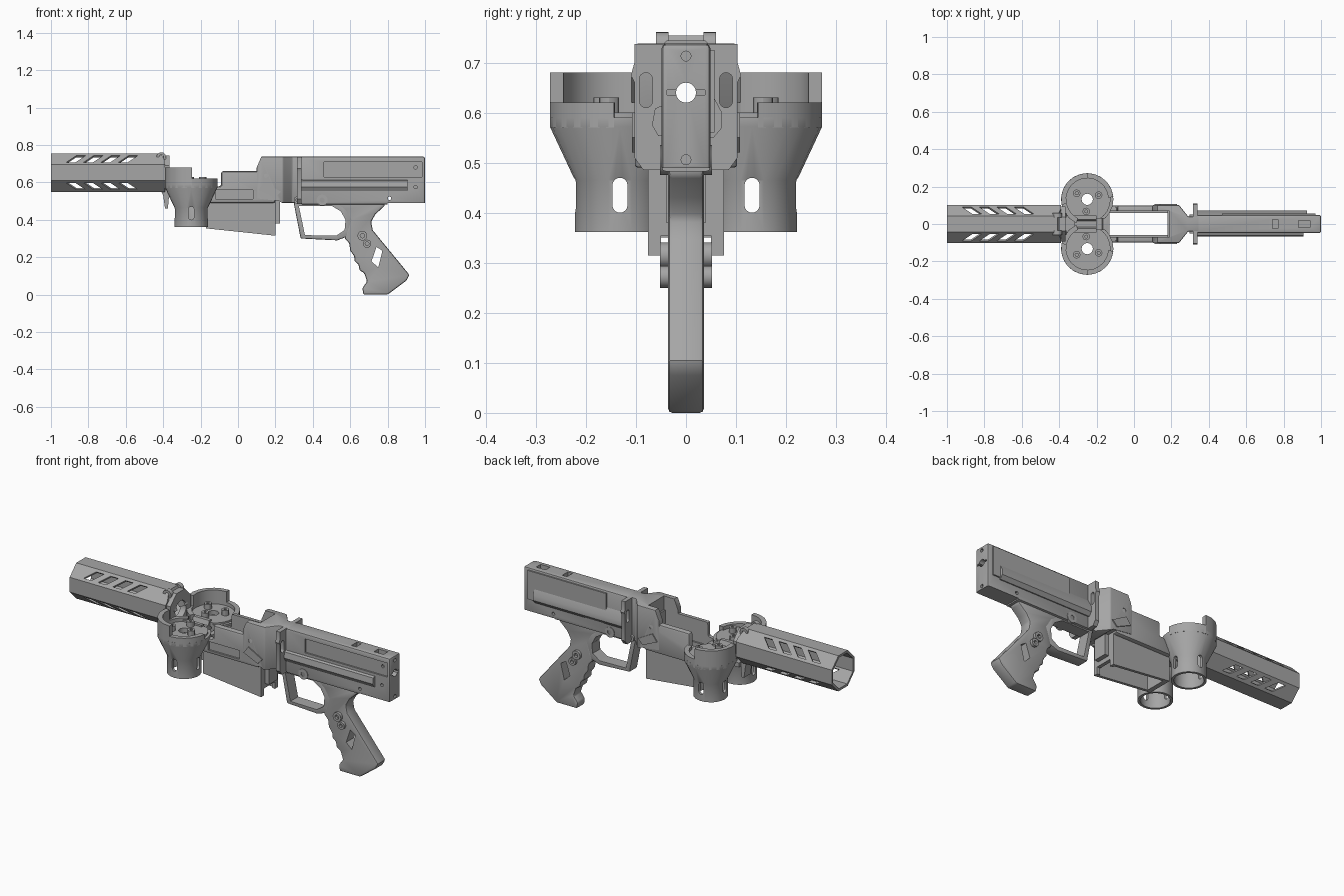
import bpy, bmesh
from math import radians, cos, sin, pi, tau
from mathutils import Matrix, Vector

if "Cube" in bpy.data.objects:
    bpy.data.objects.remove(bpy.data.objects["Cube"])

GREY = (0.38, 0.38, 0.38, 1)
mat = bpy.data.materials.new("matte_grey")
mat.use_nodes = True
mat.diffuse_color = GREY
mat.node_tree.nodes["Principled BSDF"].inputs["Base Color"].default_value = GREY
parts = []


def add(name, bm):
    bmesh.ops.recalc_face_normals(bm, faces=bm.faces)
    me = bpy.data.meshes.new(name)
    bm.to_mesh(me)
    bm.free()
    me.materials.append(mat)
    ob = bpy.data.objects.new(name, me)
    bpy.context.collection.objects.link(ob)
    parts.append(ob)
    return ob


def prism(name, pts, axis, lo, hi):
    """Extrude a 2D profile along x (y,z), y (x,z) or z (x,y)."""
    place = {"x": lambda a, b, d: (d, a, b), "y": lambda a, b, d: (a, d, b),
             "z": lambda a, b, d: (a, b, d)}[axis]
    bm = bmesh.new()
    face = bm.faces.new([bm.verts.new(place(a, b, lo)) for a, b in pts])
    new = bmesh.ops.extrude_face_region(bm, geom=[face])["geom"]
    move = Vector(place(0, 0, hi - lo))
    bmesh.ops.translate(bm, vec=move, verts=[v for v in new if isinstance(v, bmesh.types.BMVert)])
    return add(name, bm)


def box(name, x, y, z):
    return prism(name, [(x[0], y[0]), (x[1], y[0]), (x[1], y[1]), (x[0], y[1])], "z", *z)


def ring(a, b, r, n=20, turn=0.0):
    return [(a + r * cos(tau * i / n + turn), b + r * sin(tau * i / n + turn)) for i in range(n)]


def capsule(a, b, r, half):
    return [(a + r * cos(pi * i / 8), b + half + r * sin(pi * i / 8)) for i in range(9)] + \
           [(a - r * cos(pi * i / 8), b - half - r * sin(pi * i / 8)) for i in range(9)]


def lathe(name, pts, cx, cy, start=0, end=360, n=24):
    """Sweep a closed (radius, z) loop around a vertical axis."""
    full = end - start == 360
    rows = n if full else n + 1
    bm = bmesh.new()
    grid = []
    for i in range(rows):
        a = radians(start + (end - start) * i / n)
        grid.append([bm.verts.new((cx + r * cos(a), cy + r * sin(a), z)) for r, z in pts])
    for i in range(n):
        p, q = grid[i], grid[(i + 1) % rows]
        for j in range(len(pts)):
            k = (j + 1) % len(pts)
            bm.faces.new((p[j], p[k], q[k], q[j]))
    if not full:
        bm.faces.new(grid[0])
        bm.faces.new(grid[-1])
    return add(name, bm)


def finish(ob, bevel=0, cutters=()):
    """Apply a bevel and cutters, then drop the cutters."""
    if bevel:
        m = ob.modifiers.new("bevel", "BEVEL")
        m.width, m.segments, m.limit_method = bevel, 2, "ANGLE"
        m.angle_limit = radians(35)
    for c in cutters:
        m = ob.modifiers.new("cut", "BOOLEAN")
        m.operation, m.solver, m.object = "DIFFERENCE", "EXACT", c
    bpy.context.view_layer.update()
    dg = bpy.context.evaluated_depsgraph_get()
    me = bpy.data.meshes.new_from_object(ob.evaluated_get(dg))
    ob.modifiers.clear()
    ob.data = me
    for c in cutters:
        parts.remove(c)
        bpy.data.objects.remove(c)
    return ob


def bore(r=0.02):
    return prism("bore_cutter", ring(0, 0.64, r), "x", -0.5, 1.1)


# Octagonal barrel shroud with slanted vents on the diagonal faces
AX = 0.652
eighth = pi / 8
cuts = [prism("core_cutter", ring(0, AX, 0.097, 8, eighth), "x", -1.1, -0.3)]
for turn, s in ((45, 1), (-45, -1), (135, -1), (-135, 1)):
    for i in range(4):
        x = -0.92 + 0.093 * i
        c = prism("vent_cutter", [(x, -0.026 * s), (x + 0.05, -0.026 * s),
                                  (x + 0.105, 0.026 * s), (x + 0.055, 0.026 * s)], "z", 0.06, 0.14)
        c.data.transform(Matrix.Translation((0, 0, AX)) @ Matrix.Rotation(radians(turn), 4, "X"))
        cuts.append(c)
end = prism("end_cutter", [(-0.43, 0.8), (-0.38, 0.69), (-0.38, 0.8)], "y", -0.2, 0.2)
finish(prism("barrel_shroud", ring(0, AX, 0.111, 8, eighth), "x", -1, -0.39), 0, cuts + [end])

# Collar, hinge ears and hook behind the shroud
finish(prism("shroud_collar", ring(0, AX, 0.1, 8, eighth), "x", -0.4, -0.365), 0, [bore(0.05)])
for side in (-1, 1):
    y = sorted((side * 0.035, side * 0.06))
    finish(prism("hinge_ear", ring(-0.41, 0.735, 0.026), "y", *y), 0,
           [prism("pin_cutter", ring(-0.41, 0.735, 0.012), "y", -0.2, 0.2)])
    prism("hinge_arm", [(-0.425, 0.715), (-0.395, 0.715), (-0.36, 0.65), (-0.4, 0.63)], "y", *y)
prism("hook", [(-0.42, 0.57), (-0.365, 0.57), (-0.375, 0.46), (-0.39, 0.46), (-0.4, 0.53)],
      "y", -0.03, 0.03)

# Twin motor cups with raised guards
CX, CY = -0.25, 0.132
for side in (-1, 1):
    cy = side * CY
    cup = lathe("motor_cup", [(0.09, 0.362), (0.09, 0.465), (0.14, 0.572), (0.14, 0.59),
                              (0.118, 0.59), (0.118, 0.565), (0.076, 0.465), (0.076, 0.362)], CX, cy)
    finish(cup, 0, [
        box("channel_cutter", (-0.5, 0), (-0.03, 0.03), (0.3, 0.8)),
        prism("slot_cutter", capsule(cy, 0.435, 0.015, 0.02), "x", -0.5, 0),
        prism("slot_cutter", capsule(CX, 0.435, 0.015, 0.02), "y",
              *sorted((cy, cy + side * 0.2)))])
    floor = lathe("motor_plate", [(0.03, 0.575), (0.125, 0.575), (0.125, 0.6), (0.03, 0.6)], CX, cy)
    finish(floor, 0, [box("channel_cutter", (-0.5, 0), (-0.03, 0.03), (0.3, 0.8))])
    spans = (("tall_guard", 88, 192, 0.68, 6), ("low_guard", 5, 88, 0.62, 5),
             ("inner_guard", 192, 245, 0.62, 3))
    for name, a, b, top, n in spans:
        a, b = (a, b) if side > 0 else (-b, -a)
        lathe(name, [(0.113, 0.57), (0.14, 0.57), (0.14, top), (0.113, top)], CX, cy, a, b, n)
    for a in (20, 150, 265):
        px, py = CX + 0.065 * cos(radians(a)), cy + side * 0.065 * sin(radians(a))
        finish(prism("motor_lug", ring(px, py, 0.02, 12), "z", 0.59, 0.63), 0,
               [prism("screw_cutter", ring(px, py, 0.008, 8), "z", 0.55, 0.7)])

# Guide between the cups
prism("dart_guide", [(-0.045, 0.53), (0.045, 0.53), (0.045, 0.61), (0.025, 0.61),
                     (0.015, 0.585), (-0.015, 0.585), (-0.025, 0.61), (-0.045, 0.61)],
      "x", -0.32, -0.2)
box("guide_base", (-0.37, -0.15), (-0.045, 0.045), (0.52, 0.545))

# Hollow magazine well with a sloping bottom
finish(prism("magazine_well", [(-0.17, 0.53), (-0.17, 0.354), (0.2, 0.315), (0.2, 0.53)],
             "y", -0.076, 0.076), 0,
       [box("well_cutter", (-0.14, 0.18), (-0.06, 0.06), (0.2, 0.8)),
        box("catch_cutter", (0.15, 0.3), (-0.05, 0.05), (0.2, 0.355))])
finish(prism("well_collar", [(-0.17, 0.49), (-0.17, 0.57), (-0.09, 0.58), (-0.09, 0.66),
                             (0.2, 0.66), (0.2, 0.49)], "y", -0.1, 0.1), 0.012,
       [box("well_cutter", (-0.13, 0.18), (-0.07, 0.07), (0.3, 0.8)),
        box("relief_cutter", (-0.12, 0.08), (-0.12, -0.09), (0.51, 0.56)), bore()])
box("magazine_catch", (0.195, 0.225), (-0.04, 0.04), (0.38, 0.52))

# Front block, narrowing to the neck
neck = [(0.1, 0.102), (0.24, 0.102), (0.29, 0.04), (0.35, 0.04)]
block = prism("front_block", neck + [(x, -y) for x, y in reversed(neck)], "z", 0.49, 0.738)
finish(block, 0.006, [
    box("well_cutter", (0.05, 0.19), (-0.07, 0.07), (0.3, 0.8)),
    prism("nose_cutter", [(0.05, 0.68), (0.1, 0.68), (0.13, 0.75), (0.05, 0.75)], "y", -0.2, 0.2),
    prism("foot_cutter", [(0.05, 0.45), (0.3, 0.45), (0.22, 0.5), (0.05, 0.52)], "y", -0.2, 0.2),
    prism("pin_cutter", ring(0.15, 0.635, 0.012, 12), "y", -0.2, 0.2), bore()])
for side in (-1, 1):
    prism("block_rib", [(0.11, 0.56), (0.2, 0.52), (0.23, 0.55), (0.14, 0.6)],
          "y", *sorted((side * 0.09, side * 0.108)))
flange = [(0.085, 0.485), (0.103, 0.51), (0.103, 0.66), (0.11, 0.675), (0.103, 0.7), (0.103, 0.737)]
finish(prism("receiver_flange", flange + [(-y, z) for y, z in reversed(flange)], "x", 0.315, 0.34),
       0, [prism("slot_cutter", capsule(s * 0.08, 0.645, 0.013, 0.022), "x", 0.2, 0.5)
           for s in (-1, 1)] + [bore()])

# Receiver body with recessed side panel, bore and rear holes
finish(box("receiver", (0.335, 1), (-0.049, 0.049), (0.482, 0.738)), 0.01, [
    bore(),
    box("panel_cutter", (0.46, 0.985), (-0.1, -0.04), (0.63, 0.71)),
    box("sight_cutter", (0.74, 0.77), (-0.025, 0.025), (0.71, 0.8)),
    box("rear_cutter", (0.88, 0.94), (-0.02, 0.02), (0.71, 0.8)),
    box("slit_cutter", (0.97, 1.1), (-0.038, 0.038), (0.635, 0.645)),
    box("belly_cutter", (0.8, 1.1), (-0.1, 0.1), (0.4, 0.489))] +
    [prism("screw_cutter", ring(0, z, 0.01, 12), "x", 0.96, 1.1) for z in (0.713, 0.506)] +
    [prism("screw_cutter", ring(x, z, 0.009, 12), "y", -0.2, 0.2)
     for x, z in ((0.95, 0.68), (0.95, 0.575), (0.81, 0.515))])
prism("side_rail_right", [(-0.04, 0.618), (-0.062, 0.608), (-0.068, 0.575), (-0.055, 0.553),
                          (-0.04, 0.553)], "x", 0.335, 0.905)
prism("side_rail_left", [(0.04, 0.66), (0.072, 0.6), (0.072, 0.57), (0.055, 0.55), (0.04, 0.55)],
      "x", 0.335, 0.925)
box("side_plate_left", (0.47, 0.97), (0.04, 0.057), (0.56, 0.725))

# Trigger guard
finish(prism("trigger_guard", [(0.3, 0.53), (0.3, 0.48), (0.335, 0.3), (0.53, 0.29), (0.61, 0.32),
                               (0.62, 0.44), (0.55, 0.53)], "y", -0.035, 0.035), 0.006,
       [prism("opening_cutter", [(0.325, 0.475), (0.358, 0.318), (0.525, 0.315), (0.57, 0.345),
                                 (0.575, 0.4), (0.55, 0.445), (0.5, 0.475)], "y", -0.2, 0.2)])

# Grip with finger grooves and a slanted window
grip = [(0.5, 0.5), (0.57, 0.45), (0.6, 0.4), (0.58, 0.34), (0.57, 0.3), (0.595, 0.275),
        (0.6, 0.235), (0.622, 0.205), (0.622, 0.18), (0.645, 0.16), (0.65, 0.13), (0.675, 0.115),
        (0.69, 0.07), (0.665, 0.035), (0.67, 0), (0.8, 0), (0.9, 0.075), (0.917, 0.105),
        (0.72, 0.345), (0.712, 0.39), (0.735, 0.43), (0.785, 0.475), (0.785, 0.5)]
finish(prism("grip", grip, "y", -0.036, 0.036), 0.009,
       [prism("window_cutter", [(0.74, 0.255), (0.772, 0.235), (0.75, 0.145), (0.714, 0.178)],
              "y", -0.2, 0.2)])

# Screw bosses
for x, z, r in ((0.45, 0.505, 0.03), (0.665, 0.315, 0.026), (0.69, 0.272, 0.022),
                (0.318, 0.505, 0.02)):
    finish(prism("screw_boss", ring(x, z, r, 16), "y", -0.052, 0.052), 0,
           [prism("screw_cutter", ring(x, z, r * 0.45, 12), "y", *span)
            for span in ((-0.1, -0.035), (0.035, 0.1))])

# Keep hard edges crisp and round parts smooth
bpy.ops.object.select_all(action="DESELECT")
for ob in parts:
    ob.select_set(True)
bpy.context.view_layer.objects.active = parts[0]
bpy.ops.object.shade_smooth_by_angle(angle=radians(30))
